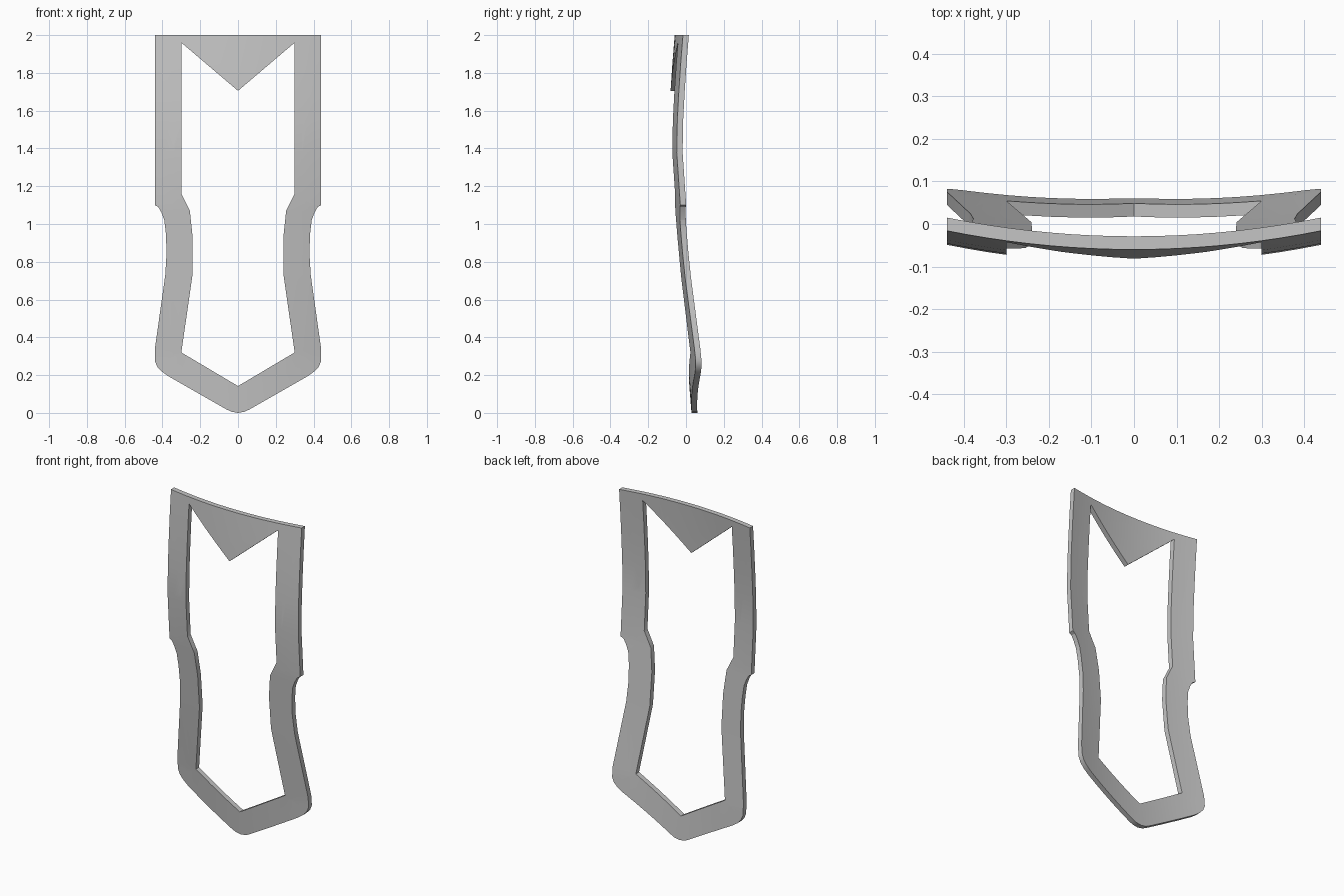
import bpy
import bmesh
from mathutils import Vector

cube = bpy.data.objects.get("Cube")
if cube:
    bpy.data.objects.remove(cube, do_unlink=True)

THICK = 0.031
BOW = 0.044
HALF = 0.44

# Half outline: outer edge from the top down, then inner edge back up
OUTER = [(0, 2), (HALF, 2), (HALF, 1.1), (0.422, 1.09), (0.405, 1.06),
         (0.39, 1.02), (0.382, 0.95), (0.378, 0.85), (0.385, 0.73),
         (HALF, 0.34), (HALF, 0.275), (0.428, 0.245), (0.405, 0.22),
         (0.37, 0.195), (0.06, 0.018), (0.035, 0.006), (0, 0)]
INNER = [(0, 0.142), (0.3, 0.32), (0.241, 0.73), (0.24, 0.93),
         (0.255, 1.07), (0.3, 1.16), (0.3, 1.96), (0, 1.705)]

# Lengthwise bend of the back surface along the centre line: (z, y)
BEND = [(0, 0.06), (0.3, 0.036), (0.7, -0.006), (1.1, -0.043),
        (1.38, -0.062), (1.55, -0.059), (1.7, -0.051), (1.85, -0.041),
        (2, -0.029)]


def bend(z):
    for (z0, y0), (z1, y1) in zip(BEND, BEND[1:]):
        if z <= z1:
            return y0 + (y1 - y0) * (z - z0) / (z1 - z0)
    return BEND[-1][1]


def cut(bm, co, normal):
    bmesh.ops.bisect_plane(bm, geom=bm.verts[:] + bm.edges[:] + bm.faces[:],
                           dist=1e-5, plane_co=co, plane_no=normal)


# Flat half plate, cut into strips so that it can bend
bm = bmesh.new()
face = bm.faces.new([bm.verts.new((x, 0, z)) for x, z in OUTER + INNER])
face.normal_update()
bmesh.ops.triangulate(bm, faces=[face])
for i in range(1, 9):
    cut(bm, Vector((HALF * i / 9, 0, 0)), Vector((1, 0, 0)))
for z, _ in BEND[1:-1]:
    cut(bm, Vector((0, 0, z)), Vector((0, 0, 1)))

# Mirror, then thicken towards the front
bmesh.ops.mirror(bm, geom=bm.verts[:] + bm.edges[:] + bm.faces[:],
                 axis='X', merge_dist=1e-4)
bmesh.ops.recalc_face_normals(bm, faces=bm.faces[:])
extruded = bmesh.ops.extrude_face_region(bm, geom=bm.faces[:],
                                         use_keep_orig=True)
for v in extruded["geom"]:
    if isinstance(v, bmesh.types.BMVert):
        v.co.y -= THICK

# Bend lengthwise and bow sideways
for v in bm.verts:
    v.co.y += bend(v.co.z) + BOW * (v.co.x / HALF) ** 2
bmesh.ops.recalc_face_normals(bm, faces=bm.faces[:])

mesh = bpy.data.meshes.new("curved_frame")
bm.to_mesh(mesh)
bm.free()
frame = bpy.data.objects.new("curved_frame", mesh)
bpy.context.collection.objects.link(frame)

# Plain grey finish
grey = bpy.data.materials.new("plain_grey")
grey.use_nodes = True
colour = (0.56, 0.56, 0.56, 1)
grey.diffuse_color = colour
grey.node_tree.nodes["Principled BSDF"].inputs["Base Color"].default_value = colour
mesh.materials.append(grey)

bpy.ops.object.select_all(action='DESELECT')
frame.select_set(True)
bpy.context.view_layer.objects.active = frame
bpy.ops.object.shade_smooth_by_angle(angle=0.52)
